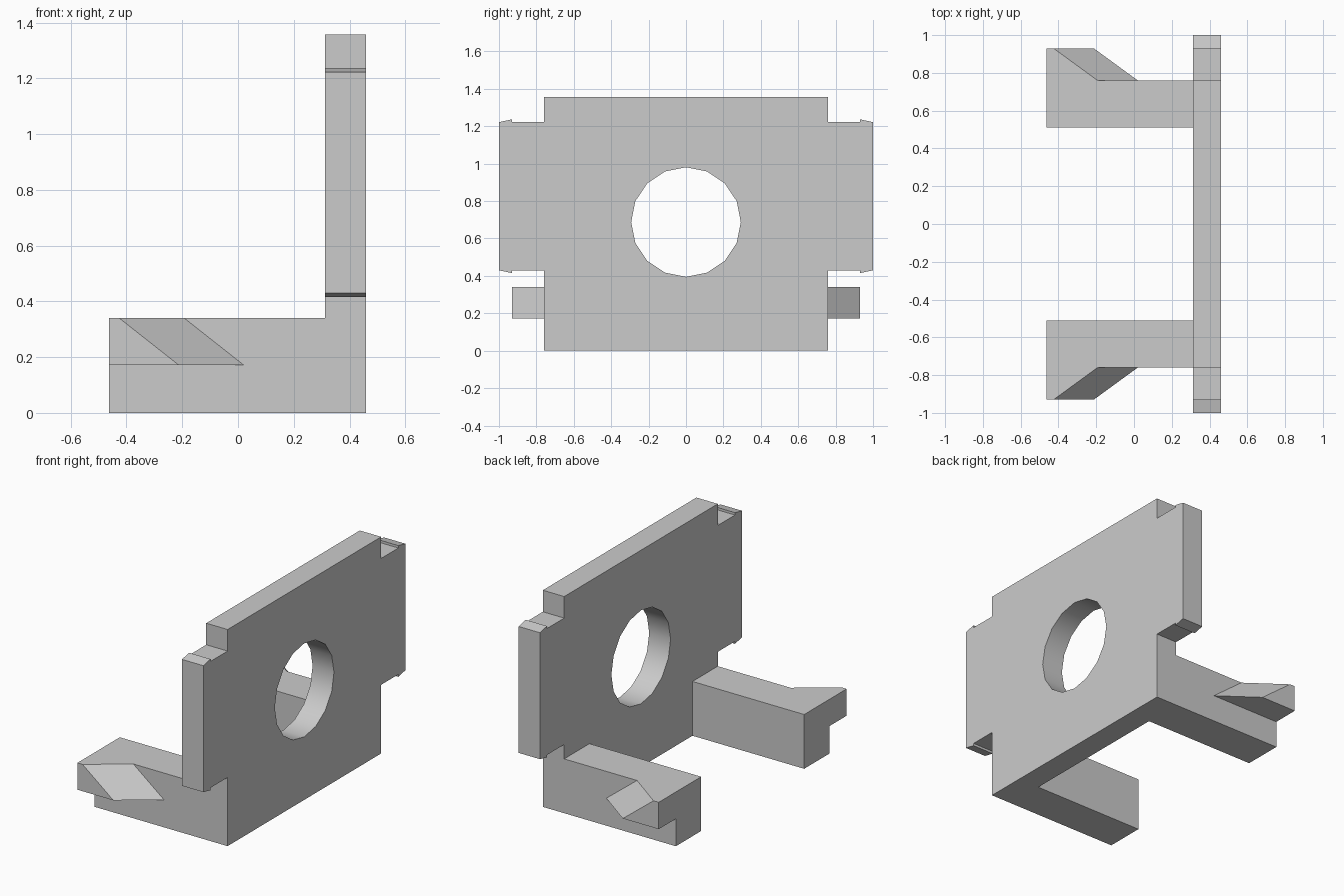
import bpy, bmesh, math

cube = bpy.data.objects.get("Cube")
if cube:
    bpy.data.objects.remove(cube, do_unlink=True)

grey = bpy.data.materials.new("plain grey")
grey.use_nodes = True
colour = (0.6, 0.6, 0.6, 1)
grey.diffuse_color = colour
grey.node_tree.nodes["Principled BSDF"].inputs["Base Color"].default_value = colour


def loft(name, start, end):
    """Solid between two matching outlines."""
    bm = bmesh.new()
    a = [bm.verts.new(p) for p in start]
    b = [bm.verts.new(p) for p in end]
    bm.faces.new(a)
    bm.faces.new(b)
    for i in range(len(a)):
        j = (i + 1) % len(a)
        bm.faces.new((a[i], a[j], b[j], b[i]))
    bmesh.ops.recalc_face_normals(bm, faces=bm.faces)
    mesh = bpy.data.meshes.new(name)
    bm.to_mesh(mesh)
    bm.free()
    mesh.materials.append(grey)
    obj = bpy.data.objects.new(name, mesh)
    bpy.context.collection.objects.link(obj)
    return obj


def combine(target, tool, operation):
    """Apply a boolean and drop the tool object."""
    mod = target.modifiers.new("combine", 'BOOLEAN')
    mod.operation = operation
    mod.solver = 'EXACT'
    mod.object = tool
    bpy.context.view_layer.objects.active = target
    bpy.ops.object.modifier_apply(modifier=mod.name)
    bpy.data.objects.remove(tool, do_unlink=True)


X_END, X_IN, X_OUT = -0.462, 0.312, 0.46
ARM_IN, ARM_OUT, ARM_TOP = 0.51, 0.76, 0.34
HOOK_OUT, HOOK_LOW = 0.93, 0.172

# Upright plate with notched side tabs
half = [(0.76, 0), (0.76, 0.43), (0.93, 0.43), (0.93, 0.415), (1, 0.43),
        (1, 1.222), (0.93, 1.237), (0.93, 1.222), (0.76, 1.222), (0.76, 1.357)]
outline = half + [(-y, z) for y, z in reversed(half)]
bracket = loft("bracket", [(X_IN, y, z) for y, z in outline],
               [(X_OUT, y, z) for y, z in outline])

# Round hole through the plate
ring = [(0.293 * math.sin(math.tau * i / 16), 0.688 + 0.293 * math.cos(math.tau * i / 16))
        for i in range(16)]
hole = loft("hole_cutter", [(0.2, y, z) for y, z in ring], [(0.6, y, z) for y, z in ring])
combine(bracket, hole, 'DIFFERENCE')

# Mirrored arms, each with a slanted hook near its end
for side, s in (("left", 1), ("right", -1)):
    rect = [(X_END, ARM_IN), (X_IN, ARM_IN), (X_IN, ARM_OUT), (X_END, ARM_OUT)]
    arm = loft(side + "_arm", [(x, s * y, 0) for x, y in rect],
               [(x, s * y, ARM_TOP) for x, y in rect])
    low = [(X_END, ARM_OUT), (0.02, ARM_OUT), (-0.213, HOOK_OUT), (X_END, HOOK_OUT)]
    high = [(X_END, ARM_OUT), (-0.193, ARM_OUT), (-0.426, HOOK_OUT), (X_END, HOOK_OUT)]
    hook = loft(side + "_hook", [(x, s * y, HOOK_LOW) for x, y in low],
                [(x, s * y, ARM_TOP) for x, y in high])
    combine(arm, hook, 'UNION')
    combine(bracket, arm, 'UNION')

# Merge flush faces and smooth only the hole wall
bm = bmesh.new()
bm.from_mesh(bracket.data)
bmesh.ops.remove_doubles(bm, verts=bm.verts, dist=0.0001)
bmesh.ops.dissolve_limit(bm, angle_limit=math.radians(1), verts=bm.verts, edges=bm.edges)
bm.to_mesh(bracket.data)
bm.free()
bpy.ops.object.select_all(action='DESELECT')
bracket.select_set(True)
bpy.context.view_layer.objects.active = bracket
bpy.ops.object.shade_smooth_by_angle(angle=math.radians(30))
